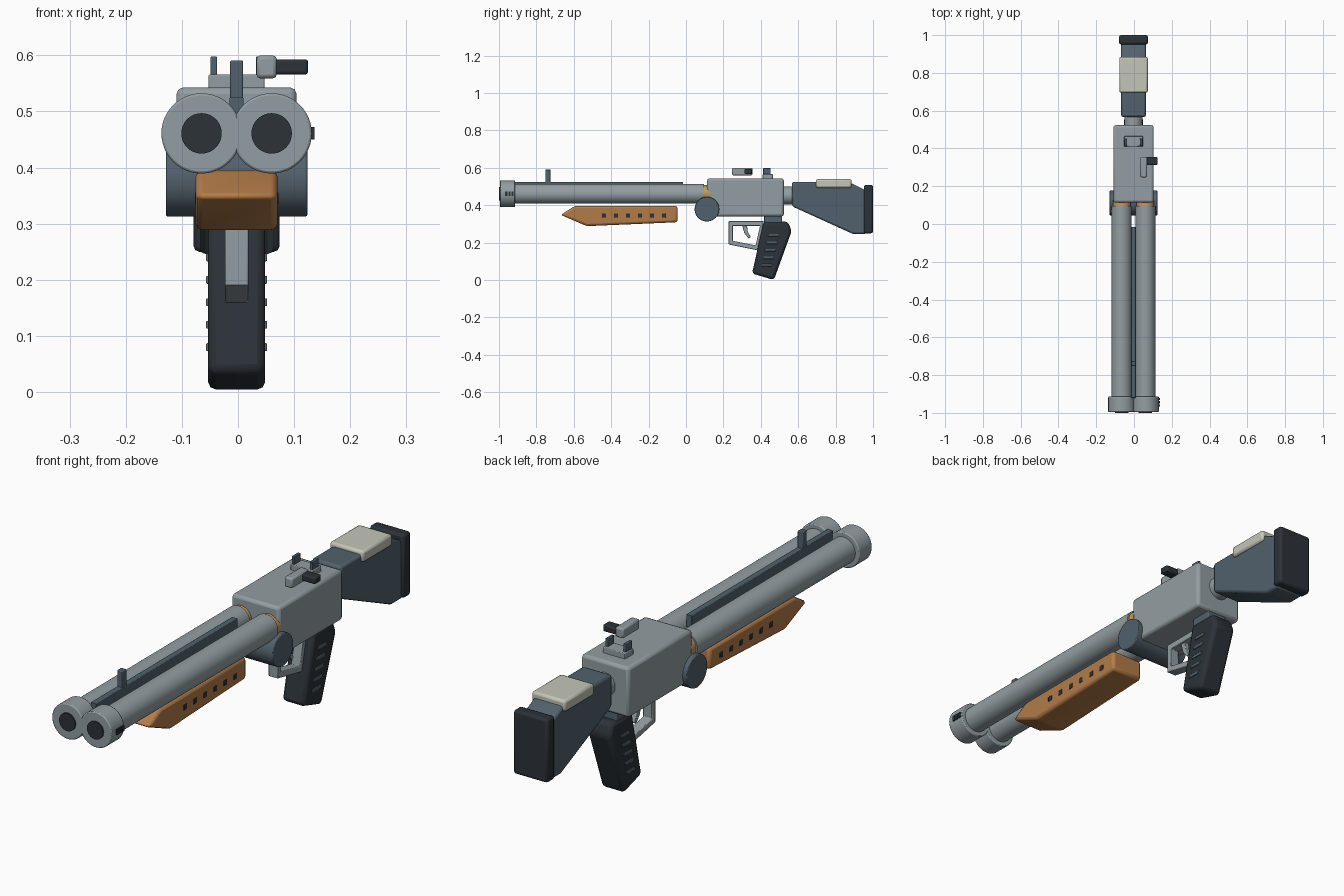
import bpy, bmesh, math
from mathutils import Vector

if "Cube" in bpy.data.objects:
    bpy.data.objects.remove(bpy.data.objects["Cube"])

CX = -0.0025  # weapon centreline (side detail on +x shifts the bounds)


def mat(name, r, g, b):
    m = bpy.data.materials.new(name)
    m.diffuse_color = (r, g, b, 1)
    m.use_nodes = True
    m.node_tree.nodes["Principled BSDF"].inputs["Base Color"].default_value = m.diffuse_color
    return m


STEEL = mat("steel", 0.29, 0.34, 0.36)
SLATE = mat("slate", 0.085, 0.12, 0.15)
DARK = mat("dark", 0.025, 0.032, 0.04)
WOOD = mat("wood", 0.45, 0.20, 0.065)
BRASS = mat("brass", 0.55, 0.32, 0.10)
CREAM = mat("cream", 0.55, 0.56, 0.48)


def finish(bm, name, material, bevel=0.0, segments=2):
    bmesh.ops.recalc_face_normals(bm, faces=bm.faces)
    me = bpy.data.meshes.new(name)
    bm.to_mesh(me)
    bm.free()
    me.materials.append(material)
    ob = bpy.data.objects.new(name, me)
    bpy.context.collection.objects.link(ob)
    if bevel:
        mod = ob.modifiers.new("Bevel", 'BEVEL')
        mod.width, mod.segments, mod.limit_method = bevel, segments, 'ANGLE'
        mod.angle_limit = math.radians(25)
    bpy.context.view_layer.objects.active = ob
    ob.select_set(True)
    bpy.ops.object.shade_smooth_by_angle(angle=math.radians(35))
    ob.select_set(False)
    return ob


def box(name, x, y, z, material, bevel=0.0):
    return prism(name, [(y[0], z[0]), (y[1], z[0]), (y[1], z[1]), (y[0], z[1])],
                 x, material, bevel)


def prism(name, pts, x, material, bevel=0.0, inner=None):
    """Side profile in (y, z) extruded across x; inner gives a matching hole."""
    bm = bmesh.new()
    n = len(pts)
    loops = [[[bm.verts.new((xx, y, z)) for y, z in ring] for xx in x]
             for ring in ([pts, inner] if inner else [pts])]
    for a, b in loops:
        for i in range(n):
            j = (i + 1) % n
            bm.faces.new((a[i], a[j], b[j], b[i]))
    for side in (0, 1):
        if inner:
            o, h = loops[0][side], loops[1][side]
            for i in range(n):
                j = (i + 1) % n
                bm.faces.new((o[i], o[j], h[j], h[i]))
        else:
            bm.faces.new(loops[0][side])
    return finish(bm, name, material, bevel)


def cylinder(name, p0, p1, r, material, bevel=0.0, sides=48):
    p0, p1 = Vector(p0), Vector(p1)
    d = p1 - p0
    bm = bmesh.new()
    bmesh.ops.create_cone(bm, cap_ends=True, segments=sides, radius1=r, radius2=r,
                          depth=d.length)
    bmesh.ops.rotate(bm, verts=bm.verts, matrix=d.to_track_quat('Z', 'Y').to_matrix())
    bmesh.ops.translate(bm, verts=bm.verts, vec=(p0 + p1) / 2)
    return finish(bm, name, material, bevel)


def wide(half):
    return (CX - half, CX + half)


# Twin barrels with muzzle collars, bores and breech rings
BZ = 0.461
for side, s in (("left", -1), ("right", 1)):
    bx = CX + s * 0.0625

    def along(name, y0, y1, r, material, bevel=0.0):
        cylinder(side + name, (bx, y0, BZ), (bx, y1, BZ), r, material, bevel)
    along("_barrel", -0.93, 0.095, 0.053, STEEL)
    along("_muzzle", -0.995, -0.914, 0.0715, STEEL, 0.004)
    along("_bore", -1.0, -0.98, 0.036, DARK)
    along("_breech_ring", 0.085, 0.125, 0.047, BRASS)

# Small vents on the right muzzle
for i in range(3):
    y = -0.967 + i * 0.017
    box(f"muzzle_vent_{i + 1}", (0.12, 0.1365), (y, y + 0.012), (0.45, 0.472), DARK)

# Rib and front sight
box("barrel_rib", wide(0.0125), (-0.92, -0.015), (0.475, 0.525), SLATE, 0.002)
box("front_sight", wide(0.0118), (-0.752, -0.725), (0.515, 0.591), SLATE, 0.003)

# Receiver and hinge drum
box("receiver", wide(0.107), (0.113, 0.523), (0.34, 0.543), STEEL, 0.012)
cylinder("hinge_drum", (CX - 0.126, 0.112, 0.379), (CX + 0.126, 0.112, 0.379),
         0.066, SLATE, 0.003)

# Fore-end with side studs
prism("fore_end", [(-0.67, 0.348), (-0.595, 0.396), (-0.045, 0.396),
                   (-0.045, 0.309), (-0.53, 0.288)], wide(0.073), WOOD, 0.012)
for i in range(6):
    y = -0.438 + i * 0.064
    box(f"fore_end_studs_{i + 1}", wide(0.0745), (y - 0.011, y + 0.011),
        (0.334, 0.356), DARK, 0.002)

# Rear sight
box("rear_sight_base", wide(0.05), (0.41, 0.465), (0.535, 0.566), STEEL, 0.003)
for s in (-1, 1):
    x = CX + s * 0.0405
    box("rear_sight_ear", (x - 0.006, x + 0.006), (0.413, 0.453), (0.56, 0.598), SLATE, 0.002)

# Top lever and its knob
box("top_lever", (0.033, 0.069), (0.247, 0.355), (0.559, 0.6), STEEL, 0.007)
box("lever_knob", (0.062, 0.125), (0.313, 0.354), (0.566, 0.593), DARK, 0.005)

# Stock, neck, cheek pad and butt pad
cylinder("stock_neck", (CX, 0.51, 0.452), (CX, 0.60, 0.452), 0.047, STEEL)
prism("stock", [(0.567, 0.525), (0.868, 0.525), (0.965, 0.478), (0.965, 0.246),
                (0.893, 0.246), (0.567, 0.394)], wide(0.0655), SLATE, 0.01)
box("cheek_pad", wide(0.0755), (0.695, 0.885), (0.493, 0.54), CREAM, 0.01)
box("butt_pad", wide(0.0765), (0.951, 1.0), (0.25, 0.508), DARK, 0.01)

# Pistol grip with raised ridges
box("grip_mount", wide(0.045), (0.417, 0.513), (0.27, 0.35), SLATE, 0.004)
prism("pistol_grip", [(0.415, 0.312), (0.545, 0.312), (0.565, 0.262), (0.47, 0.0),
                      (0.353, 0.035)], wide(0.051), DARK, 0.015)
for i in range(5):
    z, y = 0.24 - i * 0.04, 0.468 - i * 0.009
    prism(f"grip_ridges_{i + 1}", [(y - 0.03, z - 0.007), (y + 0.026, z - 0.007),
                                   (y + 0.03, z + 0.007), (y - 0.026, z + 0.007)],
          wide(0.0545), SLATE, 0.002)

# Trigger guard and trigger
prism("trigger_guard", [(0.228, 0.315), (0.415, 0.315), (0.388, 0.158), (0.228, 0.19)],
      wide(0.021), STEEL, 0.003,
      inner=[(0.25, 0.29), (0.396, 0.29), (0.372, 0.185), (0.25, 0.21)])
prism("trigger", [(0.298, 0.30), (0.325, 0.30), (0.33, 0.26), (0.347, 0.228),
                  (0.335, 0.222), (0.312, 0.25)], wide(0.01), STEEL, 0.002)
